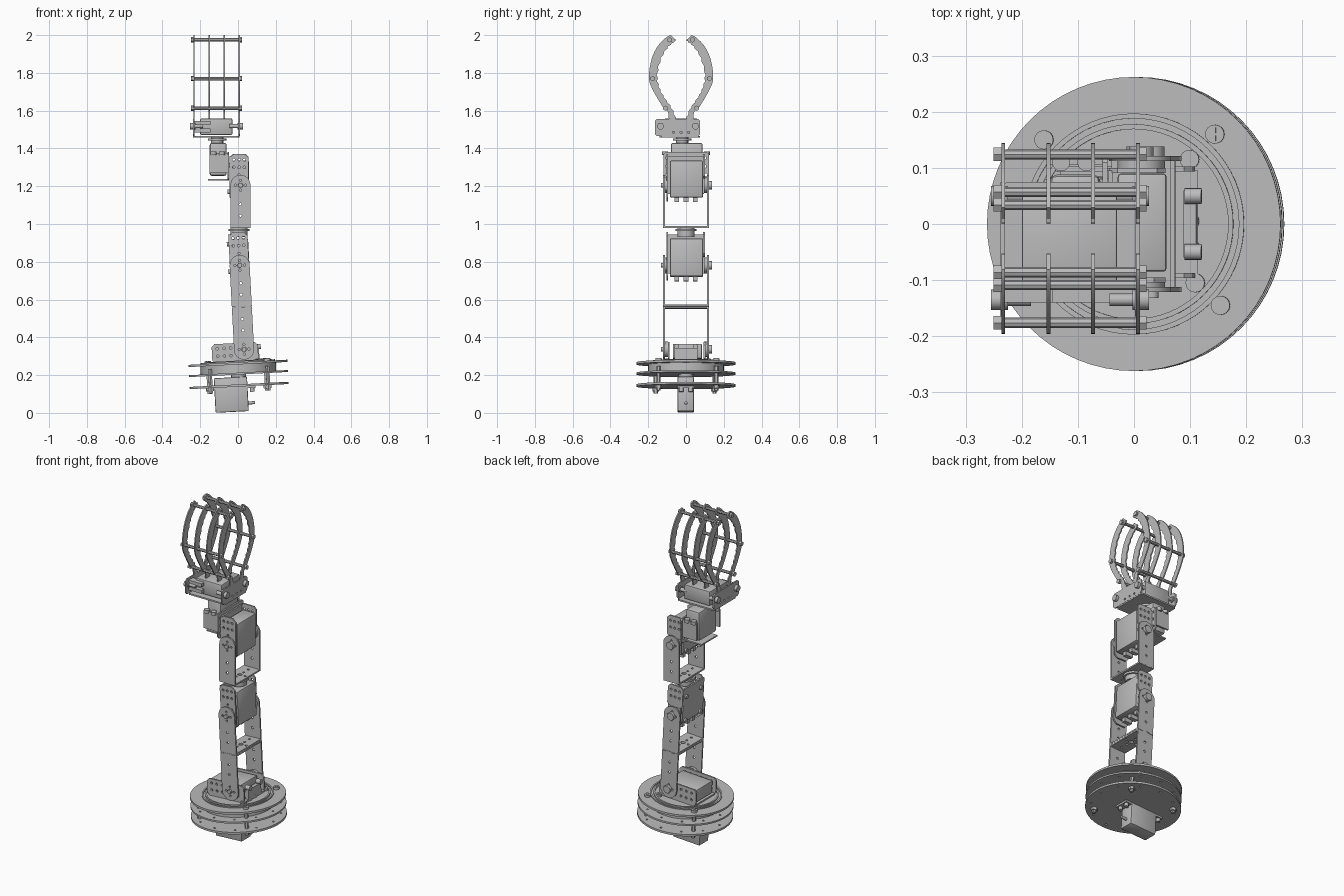
import bpy, bmesh, math
from mathutils import Matrix, Vector

cube = bpy.data.objects.get("Cube")
if cube:
    bpy.data.objects.remove(cube)

GREY = (0.5, 0.5, 0.5, 1)
mat = bpy.data.materials.new("plain_grey")
mat.use_nodes = True
mat.diffuse_color = GREY
mat.node_tree.nodes["Principled BSDF"].inputs["Base Color"].default_value = GREY

FLAT = Matrix.Identity(4)
# Lower arm and base lean slightly about a pivot at turntable height
PIVOT = Vector((0, 0, 0.26))
LEAN = Matrix.Translation(PIVOT) @ Matrix.Rotation(math.radians(-3), 4, 'Y') @ Matrix.Translation(-PIVOT)
# Drawing planes: local x, y and thickness direction
PLANES = {'xy': Matrix.Identity(3),
          'xz': Matrix(((1, 0, 0), (0, 0, -1), (0, 1, 0))),
          'yz': Matrix(((0, 0, 1), (1, 0, 0), (0, 1, 0)))}
AXES = {'x': 'yz', 'y': 'xz', 'z': 'xy'}
made = []


def add(name, mesh, matrix):
    mesh.transform(matrix)
    mesh.materials.clear()
    mesh.materials.append(mat)
    ob = bpy.data.objects.new(name, mesh)
    bpy.context.collection.objects.link(ob)
    made.append(ob)
    return ob


def box(name, lo, hi, frame=FLAT, bevel=0.0):
    bm = bmesh.new()
    bmesh.ops.create_cube(bm, size=1)
    lo, hi = Vector(lo), Vector(hi)
    for v in bm.verts:
        v.co = (lo + hi) / 2 + v.co * (hi - lo)
    if bevel:
        bmesh.ops.bevel(bm, geom=bm.edges[:], offset=bevel, segments=2, affect='EDGES', profile=0.5)
    mesh = bpy.data.meshes.new(name)
    bm.to_mesh(mesh)
    bm.free()
    return add(name, mesh, frame)


def rod(name, pos, axis, r, length, frame=FLAT, sides=16):
    bm = bmesh.new()
    bmesh.ops.create_cone(bm, cap_ends=True, segments=sides, radius1=r, radius2=r, depth=length)
    mesh = bpy.data.meshes.new(name)
    bm.to_mesh(mesh)
    bm.free()
    return add(name, mesh, frame @ Matrix.Translation(pos) @ PLANES[AXES[axis]].to_4x4())


def plate(name, plane, offset, thick, outline, holes=(), frame=FLAT):
    """Flat sheet with round holes, cut from an outline."""
    cu = bpy.data.curves.new(name, 'CURVE')
    cu.dimensions, cu.fill_mode, cu.extrude = '2D', 'BOTH', thick / 2
    for ring in [outline] + [circle(*h) for h in holes]:
        sp = cu.splines.new('POLY')
        sp.points.add(len(ring) - 1)
        for p, (a, b) in zip(sp.points, ring):
            p.co = (a, b, 0, 1)
        sp.use_cyclic_u = True
    tmp = bpy.data.objects.new(name + "_outline", cu)
    bpy.context.collection.objects.link(tmp)
    dg = bpy.context.evaluated_depsgraph_get()
    mesh = bpy.data.meshes.new_from_object(tmp.evaluated_get(dg))
    bpy.data.objects.remove(tmp)
    rot = PLANES[plane]
    pos = Vector([abs(c) for c in rot.col[2]]) * offset
    return add(name, mesh, frame @ Matrix.Translation(pos) @ rot.to_4x4())


def circle(cx, cy, r, n=12):
    return [(cx + r * math.cos(t * math.tau / n), cy + r * math.sin(t * math.tau / n)) for t in range(n)]


def rect(a0, b0, a1, b1, c=0.0):
    if not c:
        return [(a0, b0), (a1, b0), (a1, b1), (a0, b1)]
    return [(a0 + c, b0), (a1 - c, b0), (a1, b0 + c), (a1, b1 - c),
            (a1 - c, b1), (a0 + c, b1), (a0, b1 - c), (a0, b0 + c)]


def strap(cx, z_flat, z_tip, w):
    """Bracket leg outline with one rounded end."""
    s = 1 if z_tip > z_flat else -1
    h = w / 2
    arc = [(cx + h * math.cos(t * math.pi / 10), z_tip - s * h * (1 - math.sin(t * math.pi / 10)))
           for t in range(11)]
    return [(cx - h, z_flat), (cx + h, z_flat)] + arc


def cross_holes(cx, cz, r=0.006, d=0.026):
    return [(cx, cz, 0.013)] + [(cx + a * d, cz + b * d, r) for a, b in ((1, 0), (-1, 0), (0, 1), (0, -1))]


def u_bracket(name, cx, z_base, z_tip, frame):
    """Two straps joined by a base sheet, with pivot hardware at the round ends."""
    s = 1 if z_tip > z_base else -1
    pz = z_tip - s * 0.055
    holes = cross_holes(cx, pz) + [(cx, z_base + s * d, 0.007) for d in (0.06, 0.12)]
    for side, y in (("front", -0.117), ("back", 0.117)):
        plate(f"{name}_{side}_strap", 'xz', y, 0.009, strap(cx, z_base, z_tip, 0.106), holes, frame)
        k = 1 if y > 0 else -1
        rod(f"{name}_{side}_horn", (cx, y - k * 0.013, pz), 'y', 0.042, 0.016, frame, 24)
        rod(f"{name}_{side}_screw", (cx, y + k * 0.008, pz), 'y', 0.012, 0.014, frame)
    rod(name + "_pivot_cap", (cx, 0.128, pz), 'y', 0.022, 0.02, frame)
    plate(name + "_base", 'xy', z_base, 0.009, rect(cx - 0.053, -0.121, cx + 0.053, 0.121),
          cross_holes(cx, 0, 0.007, 0.035) + [(cx, 0.08, 0.007), (cx, -0.08, 0.007)], frame)


def joint_servo(name, cx, z0, z1, frame):
    """Servo body in a holed channel bracket, with ears and lower boss."""
    box(name + "_body", (cx - 0.035, -0.085, z0 + 0.02), (cx + 0.052, 0.09, z1 - 0.035), frame, 0.006)
    holes = [(cx + dx, z1 - dz, 0.007) for dx in (-0.028, 0, 0.028) for dz in (0.03, 0.07)]
    holes += cross_holes(cx, (z0 + z1) / 2 - 0.01)
    plate(name + "_front_channel", 'xz', -0.1, 0.009, rect(cx - 0.05, z0, cx + 0.05, z1, 0.02), holes, frame)
    plate(name + "_back_channel", 'xz', 0.095, 0.009, rect(cx - 0.05, z1 - 0.13, cx + 0.05, z1, 0.015),
          holes[:6], frame)
    box(name + "_channel_web", (cx - 0.052, -0.1, z0 + 0.04), (cx - 0.043, 0.095, z1 - 0.01), frame)
    for y in (-0.05, 0.0, 0.05):
        box(name + "_ear", (cx - 0.03, y - 0.012, z0 - 0.004), (cx + 0.02, y + 0.012, z0 + 0.03), frame)
    for y in (-0.07, 0.07):
        for z in (z0 + 0.05, z1 - 0.06):
            rod(name + "_rivet", (cx - 0.055, y, z), 'x', 0.012, 0.014, frame)


# Round base: three discs, bearing ring, standoffs and screws
disc_holes = [(0.23 * math.cos(a), 0.23 * math.sin(a), 0.006)
              for a in (math.tau * i / 12 for i in range(12))]
for name, z, t in (("bottom_disc", 0.145, 0.012), ("middle_disc", 0.208, 0.01), ("top_disc", 0.262, 0.012)):
    plate(name, 'xy', z, t, circle(0, 0, 0.262, 64), disc_holes if z < 0.25 else (), LEAN)
rod("bearing_drum", (0, 0, 0.235), 'z', 0.2, 0.05, LEAN, 64)
for r, z in ((0.197, 0.27), (0.178, 0.273)):
    ring = plate("bearing_ring", 'xy', z, 0.008, circle(0, 0, r, 64), [(0, 0, r - 0.009, 64)], LEAN)
for x, y in ((-0.16, 0.15), (0.145, 0.16), (0.155, -0.145), (-0.15, -0.16)):
    rod("standoff", (x, y, 0.175), 'z', 0.011, 0.13, LEAN, 6)
    rod("standoff_nut", (x, y, 0.13), 'z', 0.018, 0.016, LEAN, 6)
for x, y in ((-0.16, 0.15), (0.145, 0.16), (0.155, -0.145), (0.1, 0.115), (0.1, 0.005), (0.1, -0.04), (0.11, -0.105)):
    rod("disc_screw", (x, y, 0.274), 'z', 0.017, 0.014, LEAN)
    for a, b in ((0.012, 0.002), (0.002, 0.012)):
        box("screw_cross", (x - a, y - b, 0.28), (x + a, y + b, 0.2825), LEAN)

# Base servo hanging under the discs
box("base_servo", (-0.132, -0.045, 0.007), (0.044, 0.042, 0.19), LEAN, 0.006)
box("base_servo_flange", (-0.175, -0.045, 0.128), (0.085, 0.042, 0.14), LEAN)
rod("base_servo_spindle", (0, 0, 0.2), 'z', 0.04, 0.06, LEAN)
rod("base_servo_cable_stub", (0.06, 0, 0.05), 'x', 0.008, 0.04, LEAN)
for x in (-0.158, 0.068):
    for y in (-0.025, 0.025):
        rod("flange_screw", (x, y, 0.128), 'z', 0.012, 0.04, LEAN)

# Shoulder servo and its bracket
box("shoulder_servo", (-0.125, -0.07, 0.285), (0.075, 0.085, 0.362), LEAN, 0.006)
shoulder_holes = [(-0.105 + 0.035 * i, z, 0.007) for i in range(6) for z in (0.305, 0.345)]
for y in (-0.092, 0.098):
    plate("shoulder_cheek", 'xz', y, 0.009, rect(-0.135, 0.27, 0.11, 0.37, 0.015), shoulder_holes, LEAN)
box("shoulder_floor", (-0.13, -0.09, 0.27), (0.115, 0.095, 0.279), LEAN)
box("shoulder_end", (0.092, -0.06, 0.275), (0.115, 0.06, 0.335), LEAN)
for y in (-0.05, 0.05):
    rod("shoulder_bolt", (0.11, y, 0.345), 'x', 0.014, 0.03, LEAN)

# Arm links and the two elbow servos
u_bracket("lower_link", 0.036, 0.555, 0.28, LEAN)
u_bracket("middle_link", 0.036, 0.565, 0.835, LEAN)
joint_servo("elbow_servo", 0.036, 0.7, 0.955, LEAN)
rod("elbow_swivel", (0.005, 0, 0.955), 'z', 0.045, 0.045, FLAT, 24)
rod("elbow_swivel_plate", (0.005, 0, 0.968), 'z', 0.056, 0.012, FLAT, 24)
u_bracket("upper_link", 0.013, 0.984, 1.26, FLAT)
joint_servo("wrist_pitch_servo", 0.006, 1.12, 1.37, FLAT)

# Wrist rotation servo beside the upper joint
box("wrist_servo", (-0.15, -0.08, 1.255), (-0.06, 0.088, 1.43), FLAT, 0.012)
plate("wrist_servo_foot", 'xy', 1.235, 0.008, rect(-0.16, -0.07, -0.05, 0.08), [(-0.1, 0, 0.012)])
plate("wrist_carrier", 'yz', -0.052, 0.009, rect(-0.12, 1.23, 0.122, 1.38, 0.012),
      [(y, z, 0.008) for y in (-0.1, 0.105) for z in (1.26, 1.305, 1.35)])
for y in (-0.11, 0.11):
    box("wrist_carrier_flange", (-0.15, y - 0.005, 1.27), (-0.05, y + 0.005, 1.375))
    for x in (-0.13, -0.085):
        rod("wrist_boss", (x, y, 1.375), 'z', 0.016, 0.02)
rod("wrist_spindle", (-0.11, -0.02, 1.44), 'z', 0.032, 0.05)
rod("wrist_horn", (-0.11, -0.02, 1.447), 'z', 0.05, 0.012, FLAT, 24)

# Gripper housing
MID = -0.026
box("gripper_servo", (-0.2, -0.115, 1.472), (-0.03, 0.06, 1.558), FLAT, 0.005)
plate("gripper_floor", 'xy', 1.462, 0.009, rect(-0.237, -0.14, 0.009, 0.075, 0.01),
      [(-0.11, MID, 0.015)])
for x, k in ((-0.234, -1), (0.006, 1)):
    plate("gripper_cheek", 'yz', x, 0.008, rect(-0.165, 1.465, 0.075, 1.557, 0.012),
          [(MID + u, 1.485, 0.006) for u in (-0.04, 0, 0.04)])
    for y in (-0.135, 0.05):
        rod("gripper_pivot", (x + k * 0.006, y, 1.518), 'x', 0.018, 0.03)
        rod("gripper_spacer", (x - k * 0.025, y, 1.518), 'x', 0.011, 0.05)
for z in (1.495, 1.535):
    box("gripper_tab", (-0.23, -0.14, z - 0.01), (-0.145, -0.1, z + 0.01))


# Curved toothed fingers
def smooth(pts, n=4):
    p = [Vector(q) for q in [pts[0]] + pts + [pts[-1]]]
    out = []
    for a, b, c, d in zip(p, p[1:], p[2:], p[3:]):
        for i in range(n):
            t = i / n
            out.append(b + 0.5 * t * ((c - a) + t * ((2 * a - 5 * b + 4 * c - d) + t * (3 * b - a - 3 * c + d))))
    return out + [p[-1]]


outer = smooth([(0.065, 1.555), (0.07, 1.595), (0.095, 1.617), (0.155, 1.72), (0.17, 1.78),
                (0.157, 1.87), (0.125, 1.94), (0.08, 1.987), (0.055, 2.0)])
inner = smooth([(0.035, 1.98), (0.036, 1.968), (0.07, 1.94), (0.108, 1.88), (0.13, 1.79),
                (0.12, 1.725), (0.093, 1.67), (0.055, 1.615), (0.03, 1.555)])
toothed = [(u - (0.007 if i % 2 else 0), z) for i, (u, z) in enumerate(inner)]
for side in (-1, 1):
    outline = [(MID + side * u, z) for u, z in [tuple(v) for v in outer] + toothed]
    for x in (-0.233, -0.152, -0.073, 0.007):
        plate("finger", 'yz', x, 0.007, outline)
    # Cross rods tie the fingers together
    for u, z in ((0.083, 1.613), (0.15, 1.77), (0.06, 1.975)):
        y = MID + side * u
        rod("finger_rod", (-0.115, y, z), 'x', 0.009, 0.27, FLAT, 8)
        for x in (-0.243, 0.015):
            rod("finger_rod_nut", (x, y, z), 'x', 0.014, 0.014, FLAT, 6)

for ob in made:
    ob.select_set(True)
bpy.context.view_layer.objects.active = made[0]
bpy.ops.object.shade_smooth_by_angle(angle=math.radians(30))
